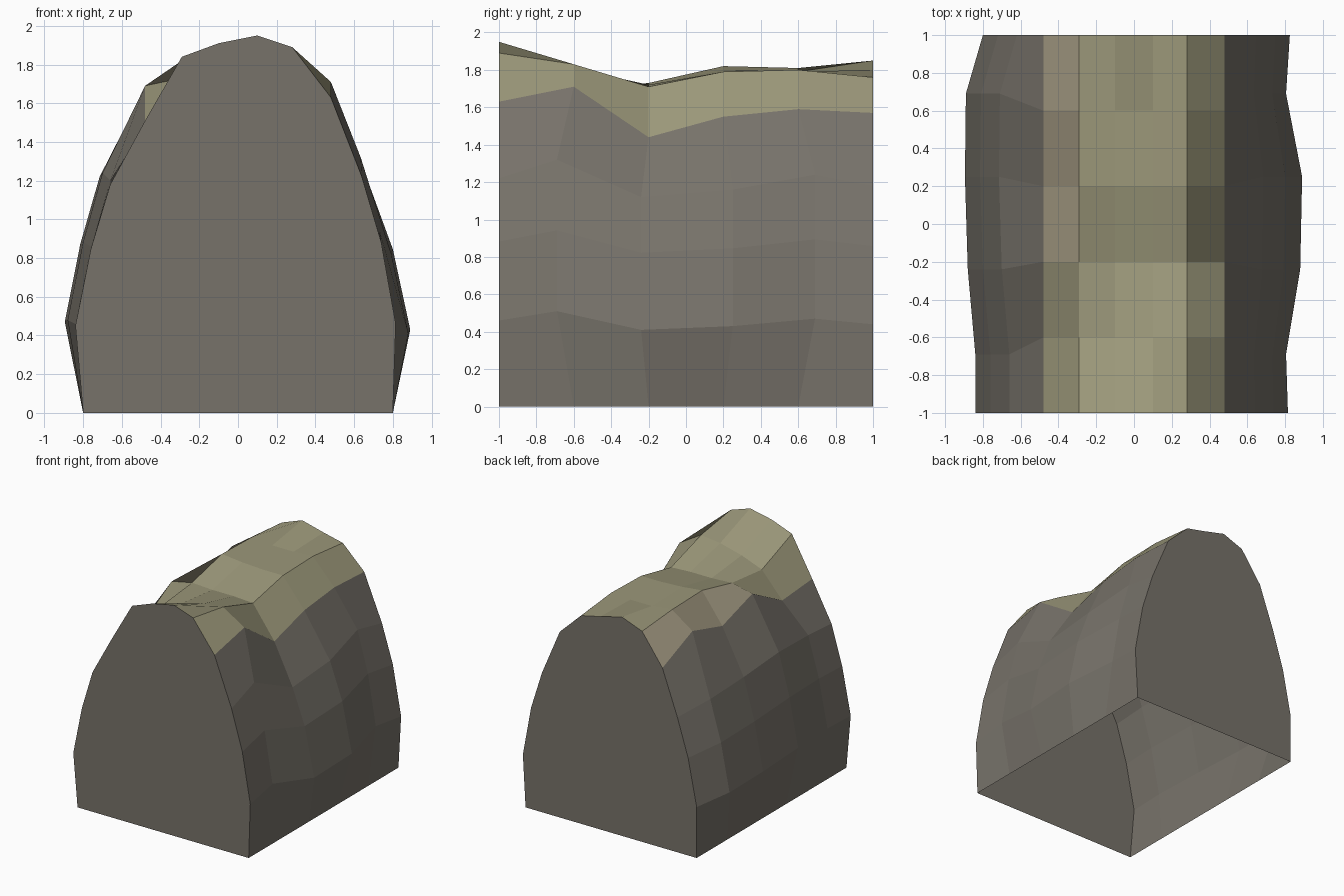
import bpy
import bmesh

# Remove the default cube if it is there
cube = bpy.data.objects.get("Cube")
if cube:
    bpy.data.objects.remove(cube, do_unlink=True)


def make_material(name, colour):
    mat = bpy.data.materials.new(name)
    mat.use_nodes = True
    rgba = (*colour, 1.0)
    mat.diffuse_color = rgba
    for node in mat.node_tree.nodes:
        if node.type == "BSDF_PRINCIPLED":
            node.inputs["Base Color"].default_value = rgba
    return mat


rock_grey = make_material("rock grey", (0.185, 0.170, 0.144))
dry_khaki = make_material("dry khaki", (0.332, 0.314, 0.195))
dusty_brown = make_material("dusty brown", (0.335, 0.295, 0.205))
ROCK, KHAKI, BROWN = range(3)

# Ridge sections from front to back, and the columns across the crest
crest_y = [-1, -0.6, -0.2, 0.2, 0.6, 1]
crest_x = [-0.48, -0.29, -0.1, 0.1, 0.28, 0.48]
crest_z = [
    [1.51, 1.84, 1.91, 1.95, 1.89, 1.63],
    [1.48, 1.69, 1.76, 1.81, 1.83, 1.71],
    [1.69, 1.73, 1.72, 1.72, 1.71, 1.44],
    [1.57, 1.82, 1.80, 1.79, 1.79, 1.55],
    [1.68, 1.81, 1.79, 1.79, 1.80, 1.59],
    [1.52, 1.78, 1.85, 1.80, 1.76, 1.57],
]

# Flanks: a base profile (x, z, bulge weight, lift weight) varied per section
flank_y = [-1, -0.69, -0.24, 0.25, 0.69, 1]
left_profile = [(0.64, 1.2, 0.6, 2), (0.74, 0.87, 0.8, 1.2), (0.815, 0.45, 1, 1)]
right_profile = [(0.65, 1.2, 1, 2), (0.75, 0.86, 1, 1.2), (0.83, 0.46, 1, 1)]
left_bulge = [0, -0.01, 0.065, 0.075, -0.01, 0.01]
left_lift = [0.01, 0.06, -0.04, -0.02, 0.02, -0.01]
right_bulge = [0.01, 0.01, 0.05, 0.065, 0.06, -0.03]
right_lift = [-0.01, 0, 0.02, 0.01, 0, -0.03]
FOOT = 0.8


def flank(side, profile, bulge, lift, i):
    """Points of one flank, from the crest edge down to the ground."""
    points = []
    for x, z, spread, raise_by in profile:
        # Upper rows drift less along the ridge than the lowest one
        points.append((side * (x + bulge[i] * spread), flank_y[i],
                       z + lift[i] * raise_by))
    points.append((side * FOOT, crest_y[i], 0))
    return points


def section(i):
    right = flank(-1, right_profile, right_bulge, right_lift, i)
    left = flank(1, left_profile, left_bulge, left_lift, i)
    top = [(x, crest_y[i], z) for x, z in zip(crest_x, crest_z[i])]
    return right[::-1] + top + left


# Skin the sections, leaving the underside open
bm = bmesh.new()
rings = [[bm.verts.new(p) for p in section(i)] for i in range(len(crest_y))]
first_crest = len(right_profile) + 1
last_crest = first_crest + len(crest_x) - 1
for i, (near, far) in enumerate(zip(rings, rings[1:])):
    for k in range(len(near) - 1):
        face = bm.faces.new((near[k], near[k + 1], far[k + 1], far[k]))
        if first_crest <= k < last_crest:
            # The crest is khaki, with a dusty strip on its right rim
            dusty = k == first_crest and i > 1
            face.material_index = BROWN if dusty else KHAKI
        else:
            face.material_index = ROCK

# Flat end walls
for ring in (rings[0], rings[-1]):
    bm.faces.new(ring).material_index = ROCK

bmesh.ops.recalc_face_normals(bm, faces=bm.faces[:])
front_wall = min(bm.faces, key=lambda f: f.calc_center_median().y)
if front_wall.normal.y > 0:
    bmesh.ops.reverse_faces(bm, faces=bm.faces[:])

mesh = bpy.data.meshes.new("rock_ridge")
bm.to_mesh(mesh)
bm.free()
for mat in (rock_grey, dry_khaki, dusty_brown):
    mesh.materials.append(mat)
ridge = bpy.data.objects.new("rock_ridge", mesh)
bpy.context.scene.collection.objects.link(ridge)
